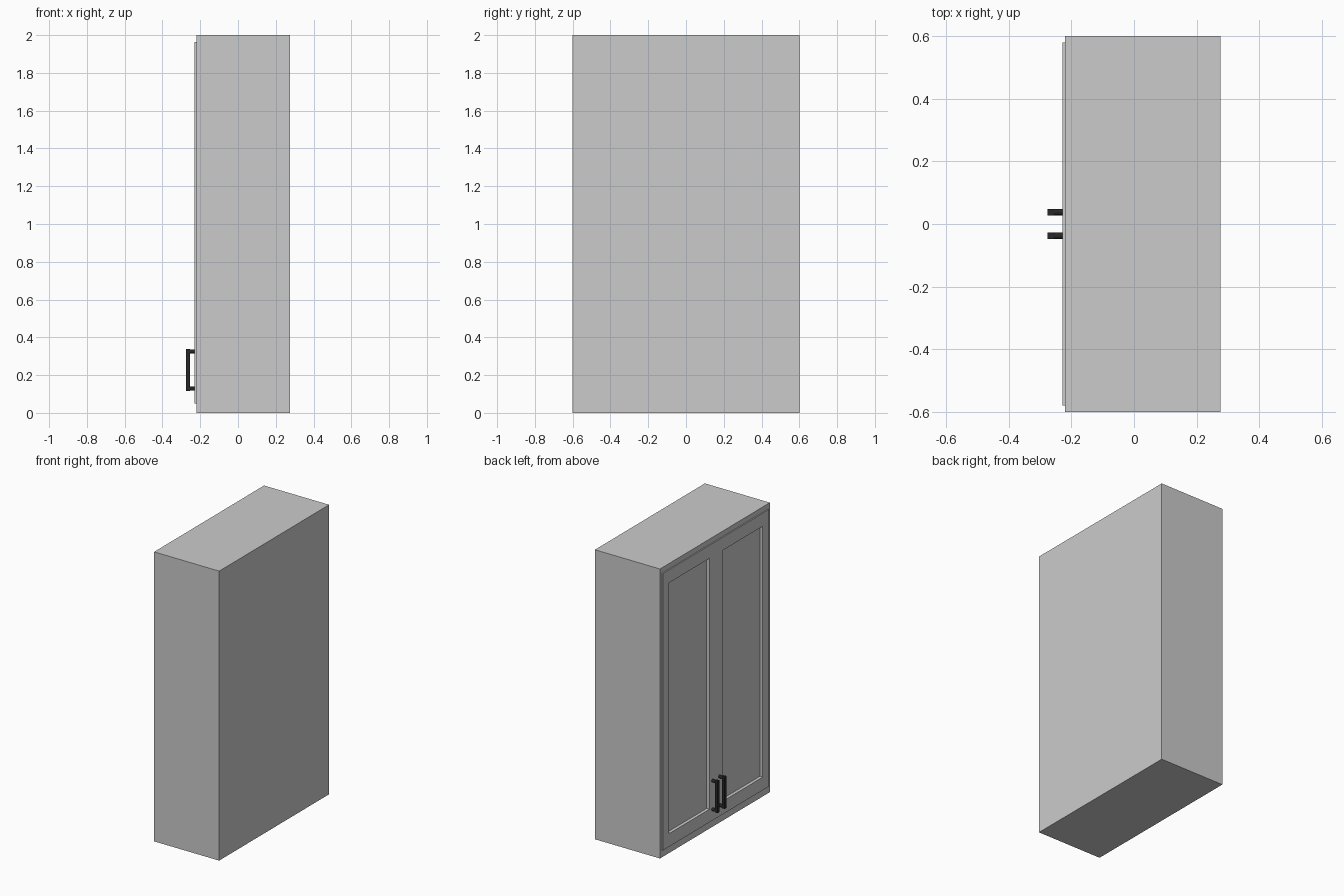
import bpy, bmesh, math
from mathutils import Matrix, Vector

if "Cube" in bpy.data.objects:
    bpy.data.objects.remove(bpy.data.objects["Cube"])

FRONT = -0.229          # outer face of the doors (they face -x)


def finish(bm, name, mat=None):
    bmesh.ops.recalc_face_normals(bm, faces=bm.faces[:])
    mesh = bpy.data.meshes.new(name)
    bm.to_mesh(mesh)
    bm.free()
    obj = bpy.data.objects.new(name, mesh)
    bpy.context.collection.objects.link(obj)
    if mat:
        mesh.materials.append(mat)
    return obj


def add_box(bm, lo, hi):
    lo, hi = Vector(lo), Vector(hi)
    m = Matrix.Translation((lo + hi) / 2) @ Matrix.Diagonal((*(hi - lo), 1))
    bmesh.ops.create_cube(bm, size=1, matrix=m)


def recessed_box(name, lo, hi, hole_y, hole_z, depth):
    """Box with a rectangular pocket sunk into its -x face."""
    bm = bmesh.new()
    add_box(bm, lo, hi)
    face = min(bm.faces, key=lambda f: f.calc_center_median().x)
    bmesh.ops.inset_region(bm, faces=[face], thickness=0.01)
    mid = face.calc_center_median()
    for v in face.verts:
        v.co.y = hole_y[v.co.y > mid.y]
        v.co.z = hole_z[v.co.z > mid.z]
    # sink the inner face
    new = bmesh.ops.extrude_discrete_faces(bm, faces=[face])["faces"][0]
    for v in new.verts:
        v.co.x += depth
    return finish(bm, name)


black = bpy.data.materials.new("black_metal")
black.diffuse_color = (0.02, 0.02, 0.02, 1)
black.use_nodes = True
black.node_tree.nodes["Principled BSDF"].inputs["Base Color"].default_value = black.diffuse_color

# Carcass, open towards -x behind the doors
recessed_box("carcass", (-0.221, -0.6, 0), (0.276, 0.6, 2),
             (-0.58, 0.58), (0.05, 1.963), 0.475)

for side, s in (("left", 1), ("right", -1)):
    # Door with a recessed centre panel
    ys = sorted((0, s * 0.58))
    hole = sorted((s * 0.07, s * 0.51))
    recessed_box(side + "_door", (FRONT, ys[0], 0.05), (-0.196, ys[1], 1.963),
                 hole, (0.14, 1.873), 0.022)

    # Handle: square grip on two round posts
    y, r = s * 0.038, 0.0105
    bm = bmesh.new()
    add_box(bm, (-0.276, y - r, 0.117), (-0.255, y + r, 0.337))
    finish(bm, side + "_handle_grip", black)
    bm = bmesh.new()
    for z in (0.128, 0.326):
        m = Matrix.Translation(((FRONT - 0.257) / 2, y, z)) @ Matrix.Rotation(math.pi / 2, 4, 'Y')
        bmesh.ops.create_cone(bm, cap_ends=True, segments=24, radius1=r, radius2=r,
                              depth=0.030, matrix=m)
    posts = finish(bm, side + "_handle_posts", black)
    bpy.ops.object.select_all(action='DESELECT')
    posts.select_set(True)
    bpy.context.view_layer.objects.active = posts
    bpy.ops.object.shade_smooth_by_angle(angle=math.radians(30))
